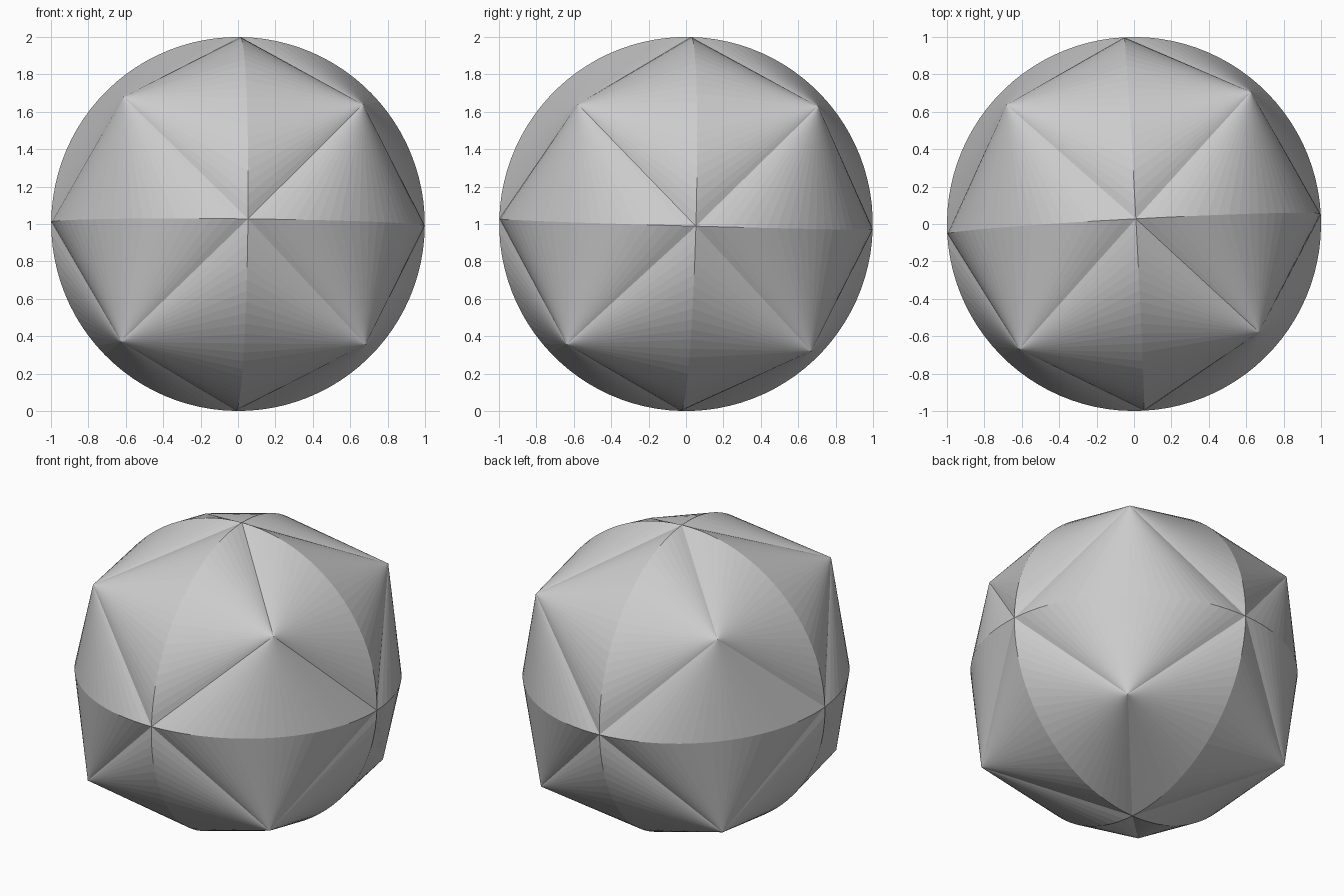
import bpy, bmesh, math
from mathutils import Vector
from itertools import product

if "Cube" in bpy.data.objects:
    bpy.data.objects.remove(bpy.data.objects["Cube"])

SEG = 24        # segments per quarter arc
A = 0.655       # apex offset along each axis

# Slightly tilted orthogonal axes
ez = Vector((0.01, 0.028, 1)).normalized()
ex = Vector((1, 0.053, -0.01))
ex = (ex - ez * ex.dot(ez)).normalized()
ey = ez.cross(ex)
centre = Vector((0, 0, 1))


def arc(p, q):
    """Quarter great-circle points from p towards q (end excluded)."""
    return [p * math.cos(t) + q * math.sin(t)
            for t in (math.pi / 2 * i / SEG for i in range(SEG))]


# Three crossing great circles, each octant closed by a shallow cone to an apex
bm = bmesh.new()
for sx, sy, sz in product((1, -1), repeat=3):
    x, y, z = ex * sx, ey * sy, ez * sz
    a = 0.63 if (sx, sy, sz) == (1, -1, 1) else A
    rim = [bm.verts.new(p + centre) for p in arc(x, y) + arc(y, z) + arc(z, x)]
    tip = bm.verts.new((x + y + z) * a + centre)
    for i, v in enumerate(rim):
        bm.faces.new((v, rim[(i + 1) % len(rim)], tip))

bmesh.ops.remove_doubles(bm, verts=bm.verts, dist=1e-4)
bmesh.ops.recalc_face_normals(bm, faces=bm.faces)
mesh = bpy.data.meshes.new("faceted_ball")
bm.to_mesh(mesh)
bm.free()
bpy.context.collection.objects.link(bpy.data.objects.new("faceted_ball", mesh))
